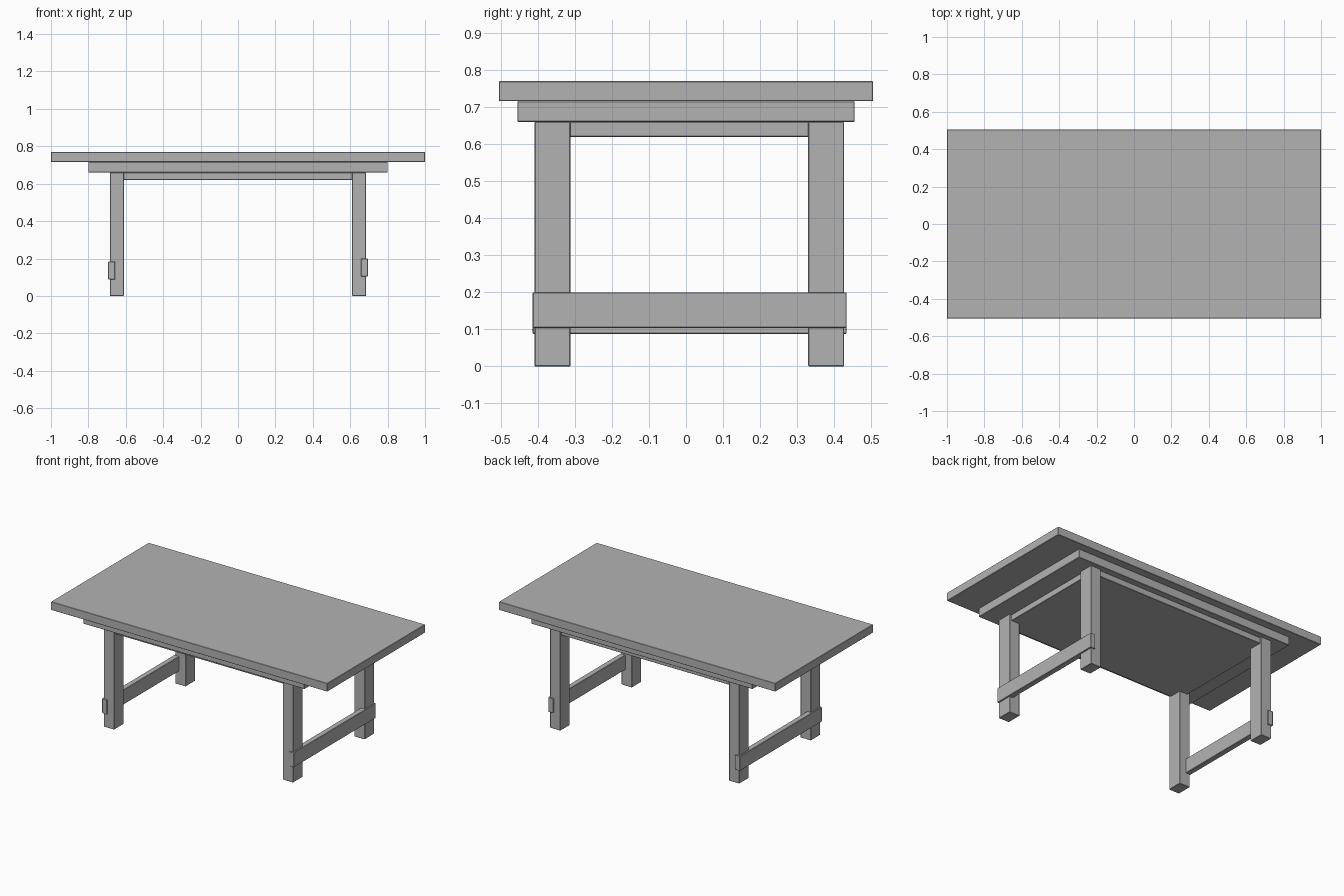
import bpy
from mathutils import Vector

cube = bpy.data.objects.get("Cube")
if cube:
    bpy.data.objects.remove(cube, do_unlink=True)

grey = bpy.data.materials.new("plain grey")
grey.use_nodes = True
colour = (0.45, 0.45, 0.45, 1)
grey.diffuse_color = colour
grey.node_tree.nodes["Principled BSDF"].inputs["Base Color"].default_value = colour


def board(name, low, high):
    """Box between two corners, with slightly eased edges."""
    low, high = Vector(low), Vector(high)
    bpy.ops.mesh.primitive_cube_add(size=1, location=(low + high) / 2)
    obj = bpy.context.object
    obj.name = name
    obj.scale = high - low
    bpy.ops.object.transform_apply(location=False, rotation=False, scale=True)
    obj.data.materials.append(grey)
    bevel = obj.modifiers.new("eased edges", "BEVEL")
    bevel.width = 0.002
    bevel.segments = 1
    return obj


# Stacked top
board("table_top", (-1, -0.505, 0.716), (1, 0.505, 0.77))
board("support_slab", (-0.8, -0.455, 0.66), (0.8, 0.455, 0.716))
board("apron", (-0.67, -0.395, 0.62), (0.67, 0.415, 0.66))

# Legs and the low stretchers let into their outer faces
for side, sign, bottom, top in (("left", 1, 0.104, 0.2), ("right", -1, 0.088, 0.184)):
    inner, outer = sorted((sign * 0.61, sign * 0.685))
    for end, y in (("front", -0.409), ("back", 0.33)):
        board(f"{end}_{side}_leg", (inner, y, 0), (outer, y + 0.097, 0.66))
    near, far = sorted((sign * 0.658, sign * 0.694))
    board(f"{side}_stretcher", (near, -0.414, bottom), (far, 0.434, top))
